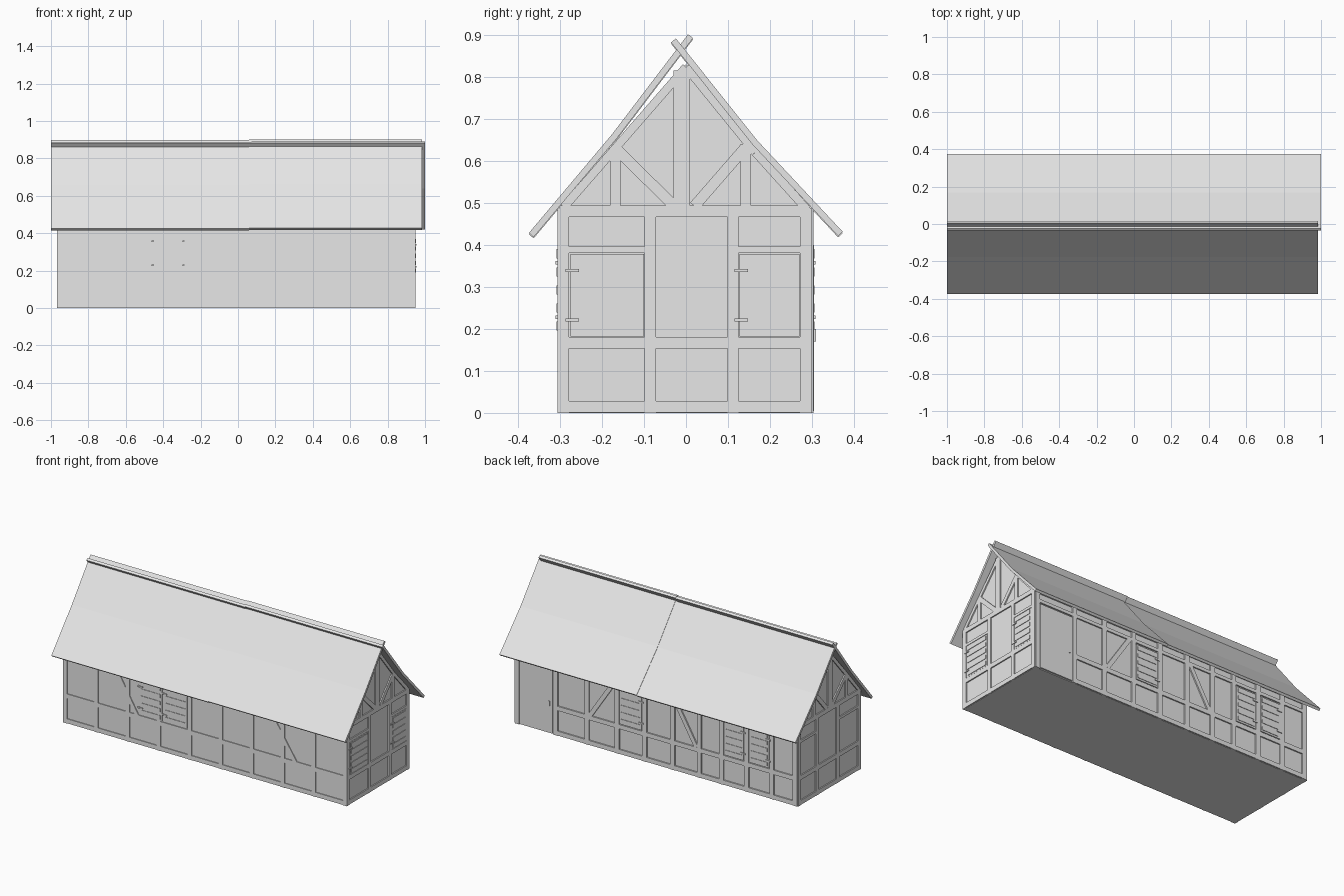
import bpy, bmesh
from mathutils import Vector

cube = bpy.data.objects.get("Cube")
if cube:
    bpy.data.objects.remove(cube, do_unlink=True)

grey = bpy.data.materials.new("light_grey")
grey.use_nodes = True
grey.diffuse_color = (0.8, 0.8, 0.8, 1)
grey.node_tree.nodes["Principled BSDF"].inputs["Base Color"].default_value = (0.8, 0.8, 0.8, 1)

# Core limits of the wall infill
X0, X1, Y0, Y1 = -0.961, 0.943, -0.301, 0.295
EAVE, PLATE, SILL, RAIL = 0.487, 0.48, 0.015, 0.167

# Each wall maps (along, up, outward) to world space
WALLS = {
    "front": lambda u, v, d: (u, Y0 - d, v),
    "back": lambda u, v, d: (u, Y1 + d, v),
    "right": lambda u, v, d: (X1 + d, u, v),
    "left": lambda u, v, d: (X0 - d, u, v),
}


def finish(name, bm):
    bmesh.ops.recalc_face_normals(bm, faces=bm.faces)
    mesh = bpy.data.meshes.new(name)
    bm.to_mesh(mesh)
    bm.free()
    mesh.materials.append(grey)
    obj = bpy.data.objects.new(name, mesh)
    bpy.context.collection.objects.link(obj)
    return obj


def prism(bm, near, far):
    """Close two matching outlines into a solid."""
    a = [bm.verts.new(p) for p in near]
    b = [bm.verts.new(p) for p in far]
    bm.faces.new(a)
    bm.faces.new(b[::-1])
    for i in range(len(a)):
        j = (i + 1) % len(a)
        bm.faces.new((a[i], b[i], b[j], a[j]))


def bar(bm, wall, p, q, width, depth):
    """A straight timber between two points on a wall."""
    p, q = Vector(p), Vector(q)
    side = (q - p).normalized().orthogonal() * width / 2
    outline = [p + side, q + side, q - side, p - side]
    place = WALLS[wall]
    prism(bm, [place(c.x, c.y, -0.005) for c in outline],
          [place(c.x, c.y, depth) for c in outline])


def timbers(name, wall, bars, depth):
    bm = bmesh.new()
    for p, q, width in bars:
        bar(bm, wall, p, q, width, depth)
    return finish(name, bm)


def post(u, low=0, high=EAVE, width=0.027):
    return ((u, low), (u, high), width)


def rail(v, left, right, width=0.027):
    return ((left, v), (right, v), width)


def shutter(name, wall, left, right, low, high, depth):
    """Boarded shutter with raised battens and two hinge straps."""
    mid = (left + right) / 2
    bm = bmesh.new()
    bar(bm, wall, (mid, low), (mid, high), right - left, depth)
    for i in range(5):
        v = low + (high - low) * (i + 0.5) / 5
        bar(bm, wall, (left + 0.01, v), (right - 0.01, v), 0.022, depth + 0.003)
    for f in (0.2, 0.8):
        v = low + (high - low) * f
        bar(bm, wall, (left - 0.012, v), (left + 0.02, v), 0.008, depth + 0.005)
    return finish(name, bm)


# Infill body with the gable outline
gable = [(Y0, 0), (Y0, EAVE), (0, 0.83), (0.165, 0.628), (Y1, EAVE), (Y1, 0)]
body = bmesh.new()
prism(body, [(X0, y, z) for y, z in gable], [(X1, y, z) for y, z in gable])
finish("wall_body", body)

# Gable frames, the same at both ends
for end in ("right", "left"):
    frame = [post(u) for u in (-0.292, -0.085, 0.112, 0.285)]
    frame += [rail(v, Y0, Y1) for v in (SILL, RAIL, PLATE)]
    frame += [rail(0.388, -0.29, -0.085, 0.016), rail(0.388, 0.112, 0.285, 0.016)]
    frame += [post(-0.01, EAVE, 0.815, 0.04),
              post(-0.168, EAVE, 0.63, 0.025), post(0.142, EAVE, 0.64, 0.025),
              ((-0.165, 0.627), (-0.028, 0.492), 0.026),
              ((0.14, 0.63), (0.02, 0.492), 0.026),
              ((-0.29, 0.49), (0, 0.823), 0.02),
              ((0.285, 0.487), (0.165, 0.62), 0.02),
              ((0.165, 0.62), (0, 0.823), 0.02)]
    timbers(end + "_gable_frame", end, frame, 0.007)

# Gable shutters
shutter("gable_shutter_front", "right", -0.275, -0.1, 0.182, 0.378, 0.006)
shutter("gable_shutter_back", "right", 0.127, 0.27, 0.182, 0.378, 0.006)

# Front wall: shallow frame in nine bays with two braces
bays = 9
left_post, right_post = X0 + 0.007, X1 - 0.007
step = (right_post - left_post) / bays
frame = [post(left_post + step * i) for i in range(bays + 1)]
frame += [rail(v, X0, X1) for v in (SILL, RAIL, PLATE)]
frame += [((-0.64, 0.46), (-0.47, 0.175), 0.025), ((0.45, 0.4), (0.6, 0.175), 0.025)]
timbers("front_frame", "front", frame, 0.005)
shutter("front_shutter_right", "front", -0.45, -0.3, 0.185, 0.4, 0.004)
shutter("front_shutter_left", "front", -0.285, -0.13, 0.185, 0.4, 0.004)

# Back wall: deeper frame with a door at one end
posts = (0.93, 0.67, 0.46, 0.255, 0.07, -0.12, -0.3, -0.45, -0.62, -0.79, -0.947)
frame = [post(u, width=0.03) for u in posts]
frame += [rail(RAIL, X0, 0.67), rail(SILL, X0, 0.67), rail(PLATE, X0, X1),
          rail(0.42, X0, X1, 0.02),
          ((0.44, 0.18), (0.28, 0.42), 0.026),
          ((-0.28, 0.18), (-0.14, 0.42), 0.026)]
timbers("back_frame", "back", frame, 0.008)
for i, (low, high) in enumerate(((0.088, 0.238), (-0.602, -0.468), (-0.772, -0.638))):
    shutter("back_shutter_%d" % (i + 1), "back", low, high, 0.185, 0.4, 0.008)
timbers("door", "back", [post(0.8, 0.005, 0.4, 0.225)], 0.01)
timbers("door_handle", "back", [post(0.71, 0.17, 0.2, 0.01)], 0.014)


# Roof slabs: two lengths per slope, crossing at the ridge
def roof_slab(name, top, x0, x1, lift, thickness=0.015):
    pts = [Vector(p) for p in top]
    inner = []
    for i, p in enumerate(pts):
        along = pts[min(i + 1, 2)] - pts[max(i - 1, 0)]
        normal = Vector((-along.y, along.x)).normalized()
        if normal.y > 0:
            normal = -normal
        inner.append(p + normal * thickness)
    outline = pts + inner[::-1]
    bm = bmesh.new()
    prism(bm, [(x0, p.x, p.y + lift) for p in outline],
          [(x1, p.x, p.y + lift) for p in outline])
    return finish(name, bm)


front_slope = [(-0.374, 0.425), (-0.176, 0.66), (0.005, 0.898)]
back_slope = [(0.373, 0.428), (0.169, 0.646), (-0.024, 0.888)]
roof_slab("front_roof_right", front_slope, -1, 0.06, 0)
roof_slab("front_roof_left", front_slope, 0.06, 0.985, 0.003)
roof_slab("back_roof_right", back_slope, -1, 0.073, 0)
roof_slab("back_roof_left", back_slope, 0.073, 1, 0.003)
